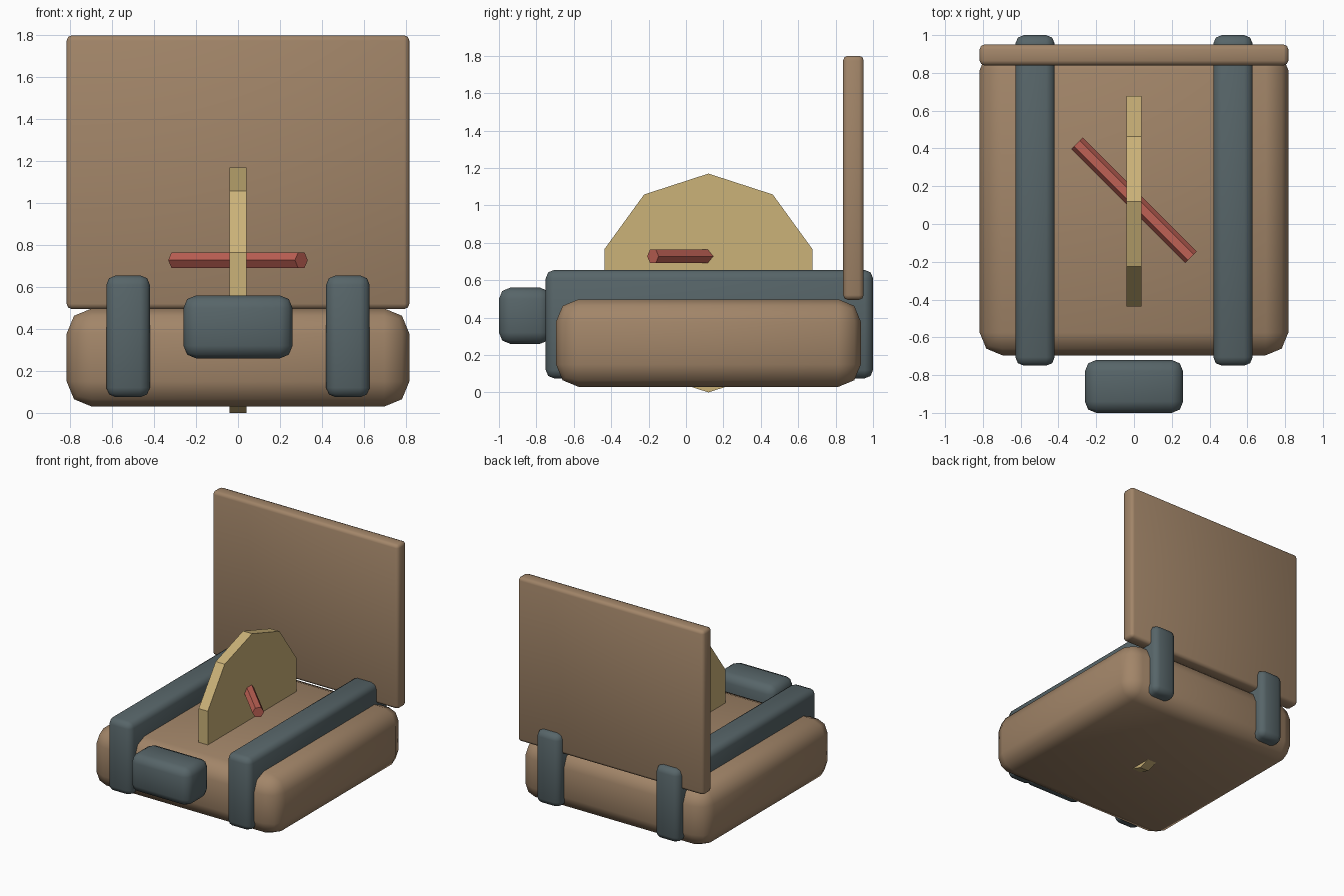
import bpy
from math import pi, radians

if "Cube" in bpy.data.objects:
    bpy.data.objects.remove(bpy.data.objects["Cube"])


def material(name, rgb):
    m = bpy.data.materials.new(name)
    m.diffuse_color = (*rgb, 1)
    m.use_nodes = True
    m.node_tree.nodes["Principled BSDF"].inputs["Base Color"].default_value = m.diffuse_color
    return m


BROWN = material("brown_leather", (0.36, 0.235, 0.14))
SLATE = material("slate_strap", (0.095, 0.13, 0.14))
TAN = material("tan_disc", (0.60, 0.45, 0.19))
RED = material("red_rod", (0.52, 0.12, 0.09))


def soft_box(name, lo, hi, bevel, mat):
    """Box between two corners with rounded edges and smooth shading."""
    bpy.ops.mesh.primitive_cube_add(size=1, location=[(a + b) / 2 for a, b in zip(lo, hi)])
    ob = bpy.context.object
    ob.name = name
    ob.scale = [b - a for a, b in zip(lo, hi)]
    bpy.ops.object.transform_apply(location=False, rotation=False, scale=True)
    ob.data.materials.append(mat)
    mod = ob.modifiers.new("Bevel", 'BEVEL')
    mod.width = bevel
    mod.segments = 2
    bpy.ops.object.modifier_apply(modifier=mod.name)
    bpy.ops.object.shade_smooth_by_angle(angle=radians(50))
    return ob


def prism(name, sides, radius, length, loc, rot, mat):
    """Flat-shaded low-poly cylinder."""
    bpy.ops.mesh.primitive_cylinder_add(vertices=sides, radius=radius, depth=length,
                                        location=loc, rotation=rot)
    ob = bpy.context.object
    ob.name = name
    ob.data.materials.append(mat)
    return ob


# Case body and upright open lid
soft_box("case_body", (-0.817, -0.695, 0.03), (0.817, 0.935, 0.498), 0.12, BROWN)
soft_box("open_lid", (-0.817, 0.84, 0.495), (0.817, 0.95, 1.80), 0.025, BROWN)

# Straps on both sides
for side, s in (("left", -1), ("right", 1)):
    x = s * 0.524
    soft_box(side + "_strap", (x - 0.104, -0.75, 0.075), (x + 0.104, 1.0, 0.655), 0.045, SLATE)

# Front clasp
soft_box("front_clasp", (-0.26, -1.0, 0.26), (0.26, -0.72, 0.56), 0.06, SLATE)

# Ten-sided disc standing in the case, one corner up
prism("upright_disc", 10, 0.585, 0.08, (0, 0.12, 0.585), (0, pi / 2, 0), TAN)
bpy.context.object.rotation_euler = (pi / 2, 0, pi / 2)

# Six-sided rod through the disc, lying diagonally
prism("cross_rod", 6, 0.043, 0.854, (0, 0.125, 0.728), (pi / 2, pi / 6, pi / 4), RED)
